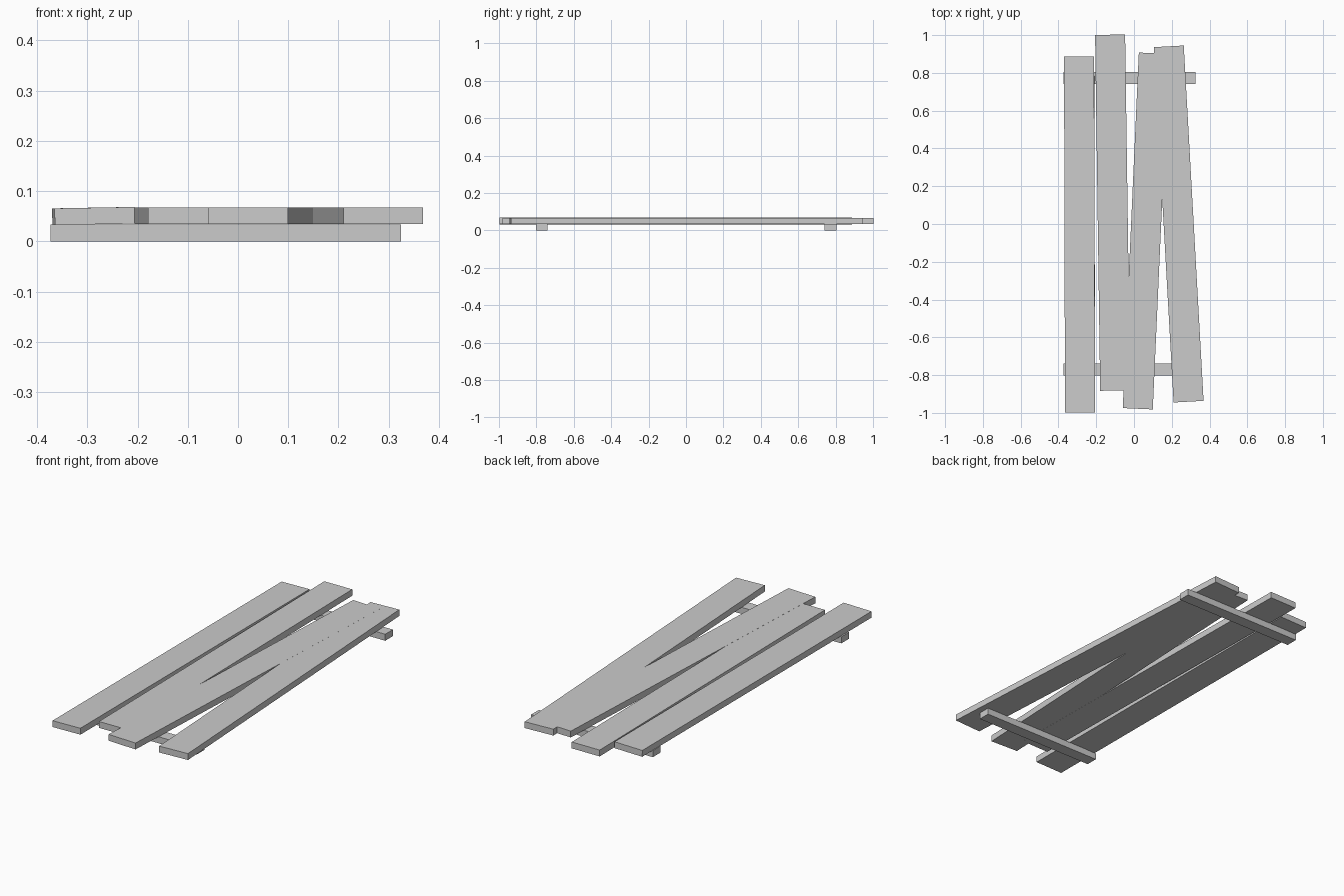
import bpy
import math

if "Cube" in bpy.data.objects:
    bpy.data.objects.remove(bpy.data.objects["Cube"])

wood = bpy.data.materials.new("plain_grey")
wood.diffuse_color = (0.6, 0.6, 0.6, 1)
wood.use_nodes = True
wood.node_tree.nodes["Principled BSDF"].inputs["Base Color"].default_value = wood.diffuse_color


def board(name, size, centre, roll=0.0, yaw=0.0):
    """Rectangular board of the given size, rolled along its length and yawed."""
    bpy.ops.mesh.primitive_cube_add(size=1, location=centre, rotation=(0, roll, yaw))
    ob = bpy.context.object
    ob.name = name
    ob.scale = size
    ob.data.materials.append(wood)
    return ob


# Two battens resting on the ground
for name, y in (("front_batten", -0.771), ("back_batten", 0.773)):
    board(name, (0.698, 0.063, 0.034), (-0.024, y, 0.017))

# Four crooked planks: centre x, y, z, sideways drift from front to back, roll
LENGTH, WIDTH, THICK = 1.884, 0.159, 0.033
planks = (
    ("left_plank", -0.288, -0.055, 0.0505, -0.005, -0.018),
    ("centre_left_plank", -0.113, 0.060, 0.0508, -0.027, 0.0),
    ("centre_right_plank", 0.0625, -0.037, 0.0512, 0.085, 0.0),
    ("right_plank", 0.2365, 0.0, 0.0510, -0.105, 0.0),
)
for name, x, y, z, drift, roll in planks:
    board(name, (WIDTH, LENGTH, THICK), (x, y, z), roll, -math.asin(drift / LENGTH))
